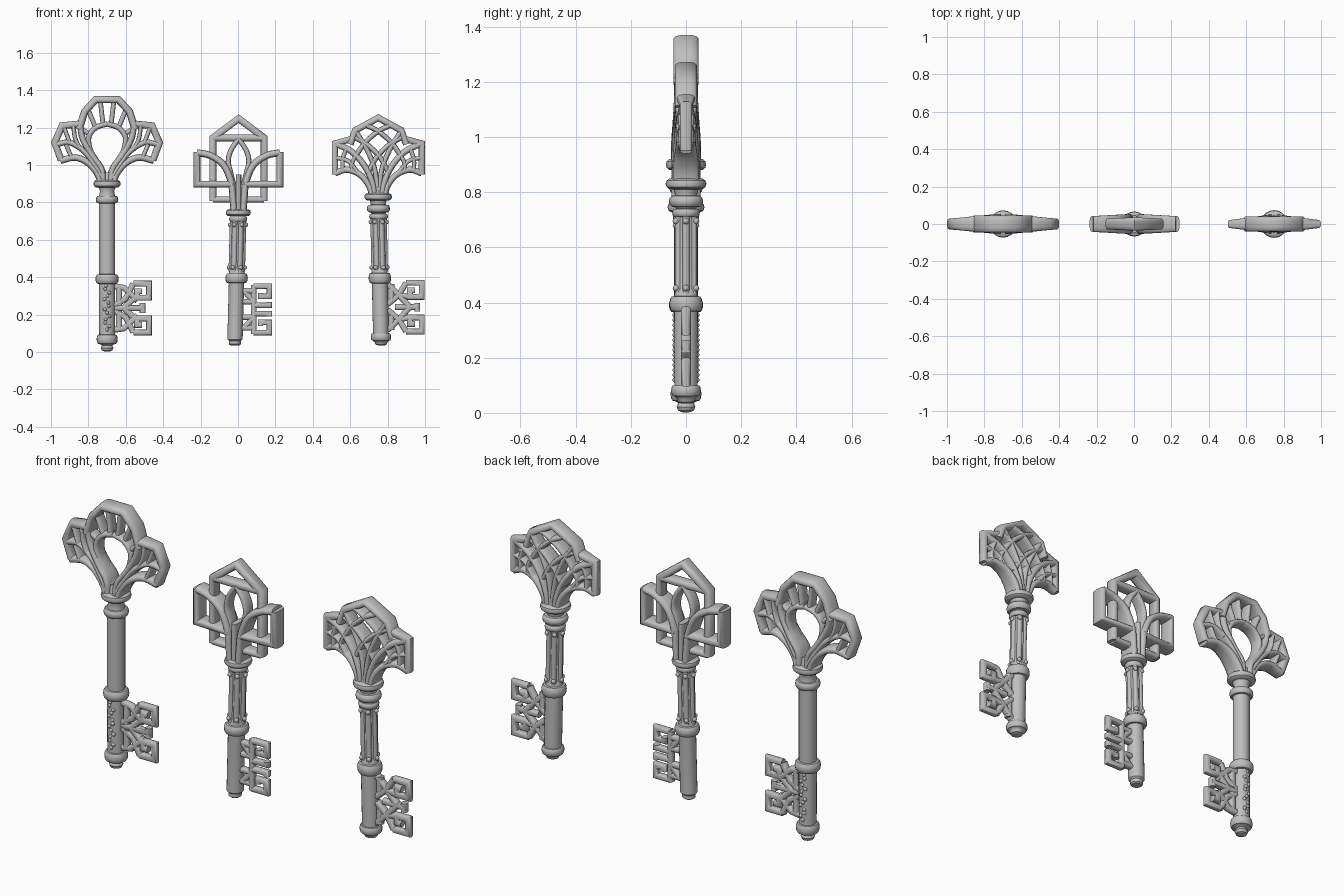
import bpy, bmesh, math
from mathutils import Vector

cube = bpy.data.objects.get("Cube")
if cube:
    bpy.data.objects.remove(cube)

metal = bpy.data.materials.new("grey_metal")
metal.use_nodes = True
GREY = (0.52, 0.52, 0.52, 1)
metal.diffuse_color = GREY
metal.node_tree.nodes["Principled BSDF"].inputs["Base Color"].default_value = GREY


def finish(name, bm, angle=60):
    bmesh.ops.recalc_face_normals(bm, faces=bm.faces)
    me = bpy.data.meshes.new(name)
    bm.to_mesh(me)
    bm.free()
    me.materials.append(metal)
    me.shade_smooth()
    me.set_sharp_from_angle(angle=math.radians(angle))
    ob = bpy.data.objects.new(name, me)
    bpy.context.collection.objects.link(ob)


def skin(bm, rings):
    """Join rings of points into a capped tube."""
    vr = [[bm.verts.new(p) for p in r] for r in rings]
    n = len(vr[0])
    for a, b in zip(vr, vr[1:]):
        for i in range(n):
            j = (i + 1) % n
            bm.faces.new((a[i], a[j], b[j], b[i]))
    bm.faces.new(vr[0])
    bm.faces.new(vr[-1])


def bead(bm, r, pos):
    res = bmesh.ops.create_uvsphere(bm, u_segments=8, v_segments=6, radius=r)
    bmesh.ops.translate(bm, verts=res["verts"], vec=pos)


def spline(pts, steps=5):
    """Smooth curve through the points."""
    p = [Vector(q) for q in pts]
    p = [2 * p[0] - p[1]] + p + [2 * p[-1] - p[-2]]
    out = []
    for a, b, c, d in zip(p, p[1:], p[2:], p[3:]):
        for s in range(steps):
            t = s / steps
            out.append(0.5 * (2 * b + (c - a) * t + (2 * a - 5 * b + 4 * c - d) * t * t
                              + (3 * b - a - 3 * c + d) * t ** 3))
    return out + [p[-2]]


# rounded cross-section of every bar
SECTION = [(math.copysign(abs(math.cos(a)) ** .7, math.cos(a)),
            math.copysign(abs(math.sin(a)) ** .7, math.sin(a)))
           for a in [math.pi * (i + .5) / 6 for i in range(12)]]


def strand(bm, pts, w, depth, cx, curved=False, mirror=True):
    """Rounded bar swept in the XZ plane; points are in hundredths."""
    path = [Vector(p) / 100 for p in (spline(pts) if curved else pts)]
    dirs = [(b - a).normalized() for a, b in zip(path, path[1:])]
    for side in ((1, -1) if mirror else (1,)):
        rings = []
        for p, t0, t1 in zip(path, dirs[:1] + dirs, dirs + dirs[-1:]):
            t = (t0 + t1).normalized()
            nrm = Vector((-t.y, t.x)) / max(0.5, t.dot(t1))
            d = depth(abs(p.x))
            ring = []
            for a, b in SECTION:
                q = p + nrm * w * a
                ring.append((cx + side * q.x, d * b, q.y))
            rings.append(ring)
        skin(bm, rings)


def lathe(name, cx, profile, lean=0, segs=20):
    """Turned shaft with a slight sideways lean."""
    bm = bmesh.new()
    ang = [2 * math.pi * i / segs for i in range(segs)]
    skin(bm, [[(cx + lean * (0.8 - z) + r * math.cos(a), r * math.sin(a), z) for a in ang]
              for r, z in profile])
    finish(name, bm, 35)


def ring(r, z, h, neck):
    """Profile of a rounded moulding."""
    return [(neck, z - h)] + [(neck + (r - neck) * math.cos(a) ** .6, z + h * math.sin(a))
                              for a in (-1.2, -.6, 0, .6, 1.2)] + [(neck, z + h)]


def flutes(name, cx, lean, z0, z1):
    """Broad ribs around the upper shaft, with small beads at the ends."""
    bm = bmesh.new()
    for k in range(6):
        a = math.pi * k / 3
        x, y = .03 * math.cos(a), .03 * math.sin(a)
        skin(bm, [[(cx + lean * (.8 - z) + x + .014 * math.cos(t), y + .014 * math.sin(t), z)
                   for t in [i * math.pi / 5 for i in range(10)]] for z in (z0, z1)])
        for z in (z0 + .022, z1 - .025):
            bead(bm, .012, (cx + lean * (.8 - z) + x * 1.4, y * 1.4, z))
    finish(name, bm)


def bit(name, cx, x0, x1, mid, h, paths, w=.016):
    """Key bit from bars in unit coordinates, mirrored top to bottom."""
    bm = bmesh.new()
    for path in paths:
        for s in (1, -1):
            strand(bm, [(x0 + u * (x1 - x0), mid + s * v * h) for u, v in path],
                   w, lambda x: .018, cx, mirror=False)
    finish(name, bm)


def taper(centre, edge, half):
    return lambda x: centre + (edge - centre) * min(1, x / half)


# ---- Round key -------------------------------------------------------
C1 = -.7
lathe("round_key_shaft", C1,
      [(.012, .002), (.028, .008), (.034, .022), (.028, .036)] + ring(.056, .068, .025, .042)
      + ring(.062, .39, .026, .043) + [(.043, .78)] + ring(.06, .815, .02, .043)
      + [(.038, .86)] + ring(.073, .9, .021, .045) + [(.035, .96)])
bm = bmesh.new()
side = taper(.058, .03, .27)
strand(bm, [(-15, 119), (-12, 128.5), (-6, 135), (6, 135), (12, 128.5), (15, 119)],
       .02, lambda x: .046, C1, mirror=False)
strand(bm, [(14.5, 122), (13, 114), (8, 105), (3, 98), (2, 90)], .017, side, C1, True)
# inner pear-shaped loop and its spokes
strand(bm, [(0, 122), (6, 120), (9.8, 115), (9, 108), (5.5, 102), (2, 96), (1, 90)],
       .015, lambda x: .036, C1, True)
for deg in (14, 42, 72):
    s, c = math.sin(math.radians(deg)), math.cos(math.radians(deg))
    strand(bm, [(9 * s, 113 + 9 * c), (14.5 * s, 113 + 21 * c)], .013, lambda x: .03, C1)
# side lobes
strand(bm, [(14, 122), (24, 121), (28, 112), (24.5, 102.5)], .019, side, C1)
strand(bm, [(25, 102.3), (17, 104), (10, 101), (5, 95), (3, 89)], .018, side, C1, True)
strand(bm, [(27, 111), (20, 112), (12, 107), (6, 99), (2, 92)], .015, side, C1, True)
strand(bm, [(14, 108), (17, 114), (18, 121)], .012, side, C1, True)
strand(bm, [(20, 112), (23, 120)], .012, side, C1)
strand(bm, [(19, 104), (22, 111)], .012, side, C1)
finish("round_key_bow", bm)
# vine relief on the lower shaft
bm = bmesh.new()
for y in (-.039, .039):
    for i in range(14):
        bead(bm, .01, (C1 + .013 * math.sin(i * 1.9), y, .12 + i * .018))
finish("round_key_vine", bm)

hook = [(.5, .9), (.92, .9), (.92, .38), (.6, .38), (.6, .62), (.74, .62)]
bit("round_key_bit", C1, 4, 24, 23.5, 14.5,
    [hook, [(0, .8), (.25, .75), (.55, .35), (.6, .45)], [(0, .1), (.3, .35), (.5, .9)],
     [(.12, .8), (.12, .1)], [(0, 0), (.75, 0), (.75, .18)], [(.25, 0), (.55, .4)]])

# ---- Square key ------------------------------------------------------
C2, LEAN2 = .003, -.026
lathe("square_key_shaft", C2,
      [(.024, .036), (.032, .042), (.032, .06), (.041, .068), (.041, .36)]
      + ring(.06, .395, .026, .042) + [(.04, .43), (.035, .45), (.035, .69)]
      + ring(.048, .712, .015, .035) + ring(.067, .745, .019, .04) + [(.035, .8)], LEAN2)
flutes("square_key_flutes", C2, LEAN2, .43, .705)
bm = bmesh.new()
thin, wide = taper(.036, .03, .14), taper(.056, .043, .22)
strand(bm, [(-13.7, 80.8), (-13.7, 114.5), (0, 124.8), (13.7, 114.5), (13.7, 80.8)],
       .019, thin, C2, mirror=False)
strand(bm, [(-14, 114.5), (14, 114.5)], .019, thin, C2, mirror=False)
strand(bm, [(13.7, 81.5), (2, 81.5)], .017, thin, C2)
# side squares with curved upper arms
strand(bm, [(3, 89.7), (22.2, 89.7), (22.2, 107)], .019, wide, C2)
strand(bm, [(22.2, 106.6), (15, 105), (8, 100), (4, 91), (3, 82), (2.5, 75)],
       .019, wide, C2, True)
# pointed arch and stem
strand(bm, [(0, 114), (4, 108), (5.5, 102), (4, 95), (2, 86), (1.5, 76)],
       .014, lambda x: .033, C2, True)
strand(bm, [(0, 76), (0, 95)], .015, lambda x: .05, C2, mirror=False)
finish("square_key_bow", bm)
bit("square_key_bit", C2, 1.5, 18, 22.8, 13.8,
    [[(.4, .9), (.91, .9), (.91, .5), (.62, .5), (.62, .64)], [(0, .72), (.4, .72)],
     [(.4, .95), (.4, 0)], [(.4, .16), (.91, .16), (.91, .28)],
     [(0, .3), (.4, .3)], [(.1, .7), (.4, .3)]], .015)

# ---- Lattice key -----------------------------------------------------
C3, LEAN3 = .75, .02
lathe("lattice_key_shaft", C3,
      [(.015, .034), (.03, .04), (.034, .052)] + ring(.054, .08, .02, .042)
      + ring(.06, .395, .028, .043) + [(.04, .44), (.035, .45), (.035, .7)]
      + ring(.05, .725, .015, .036) + ring(.062, .767, .021, .04)
      + [(.042, .8)] + ring(.074, .83, .02, .045) + [(.035, .89)], LEAN3)
flutes("lattice_key_flutes", C3, LEAN3, .43, .72)
bm = bmesh.new()
slim = taper(.054, .022, .23)
strand(bm, [(-15, 111), (-12.3, 118.5), (0, 125.2), (12.3, 118.5), (15, 111)],
       .018, lambda x: .04, C3, mirror=False)
strand(bm, [(14, 114), (23.2, 111.5), (23.2, 95)], .017, slim, C3)
strand(bm, [(23.2, 95.5), (17, 97.5), (10, 95), (5, 89), (3, 82)], .017, slim, C3, True)
strand(bm, [(23, 111.5), (14, 107), (7, 99), (3, 90), (2, 82)], .017, slim, C3, True)
# crossing lattice arcs
for arc in ([(0, 84), (2, 98), (6, 108), (12, 118)], [(-6, 95), (-1, 104), (6, 111), (13, 115)],
            [(-12, 105), (-7, 112), (0, 118), (6, 121)]):
    strand(bm, arc, .014, taper(.044, .034, .15), C3, True)
# short ties inside the side lobes
strand(bm, [(12, 105), (14, 101), (14, 96.5)], .012, slim, C3, True)
strand(bm, [(17, 109), (19, 103), (19, 97)], .012, slim, C3, True)
strand(bm, [(11, 96), (16, 102), (23, 104)], .012, slim, C3, True)
finish("lattice_key_bow", bm)
bit("lattice_key_bit", C3, 5, 24.8, 24, 14.5,
    [hook, [(0, .85), (.3, .45), (.6, 0)], [(0, .1), (.3, .45), (.5, .9)],
     [(.1, .85), (.1, .3)], [(.2, 0), (.8, 0), (.8, .16)], [(.3, .45), (.6, .38)]])
